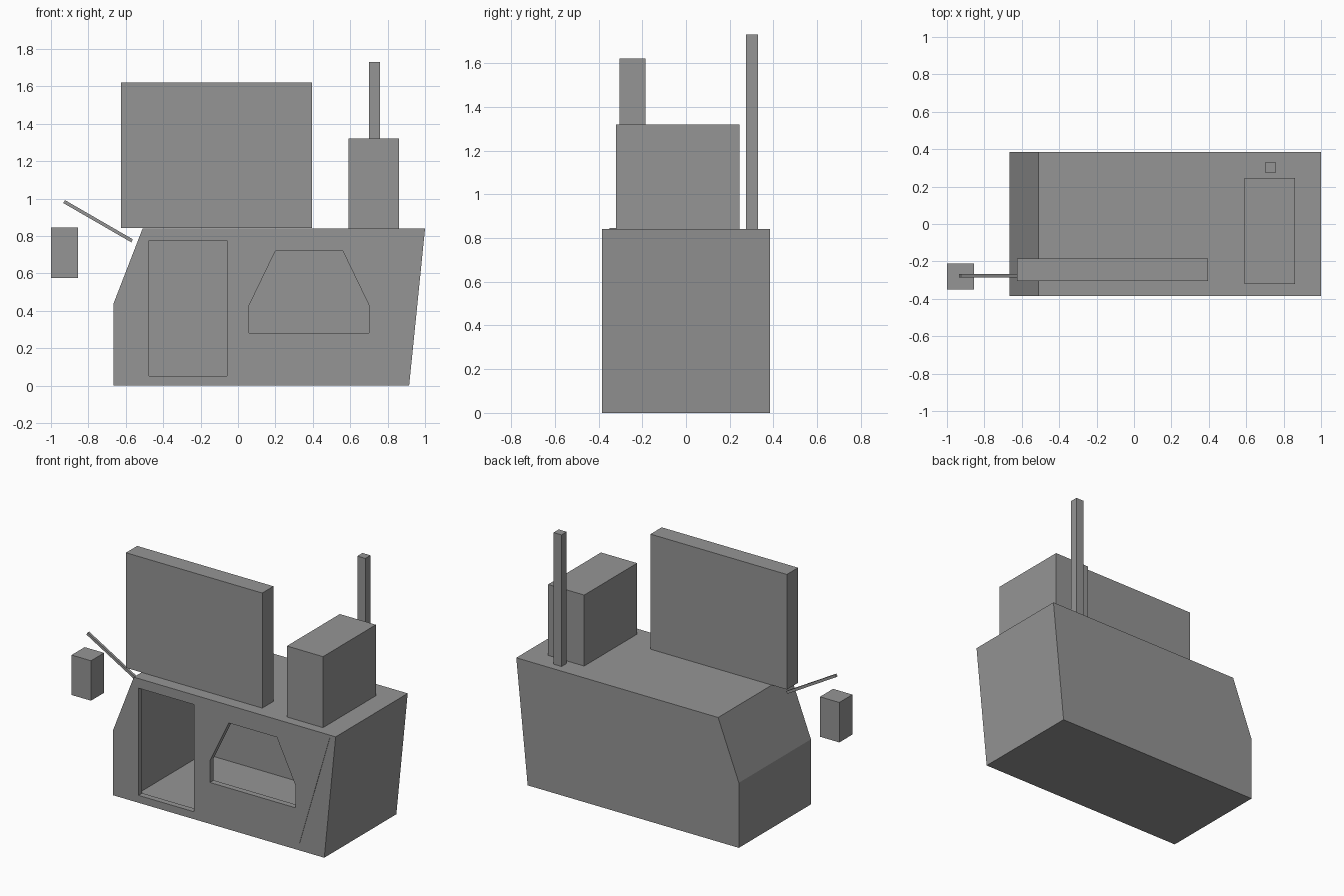
import bpy
import bmesh
from math import radians
from mathutils import Matrix

if "Cube" in bpy.data.objects:
    bpy.data.objects.remove(bpy.data.objects["Cube"], do_unlink=True)

# Single flat colour
grey = bpy.data.materials.new("plain grey")
grey.use_nodes = True
grey.diffuse_color = (0.3, 0.3, 0.3, 1)
grey.node_tree.nodes["Principled BSDF"].inputs["Base Color"].default_value = (0.3, 0.3, 0.3, 1)


def finish(name, bm):
    bmesh.ops.recalc_face_normals(bm, faces=bm.faces)
    mesh = bpy.data.meshes.new(name)
    bm.to_mesh(mesh)
    bm.free()
    mesh.materials.append(grey)
    ob = bpy.data.objects.new(name, mesh)
    bpy.context.collection.objects.link(ob)
    return ob


def prism(name, profile, y0, y1):
    """Extrude an (x, z) outline from y0 to y1."""
    bm = bmesh.new()
    face = bm.faces.new([bm.verts.new((x, y0, z)) for x, z in profile])
    out = bmesh.ops.extrude_face_region(bm, geom=[face])
    verts = [v for v in out["geom"] if isinstance(v, bmesh.types.BMVert)]
    bmesh.ops.translate(bm, verts=verts, vec=(0, y1 - y0, 0))
    return finish(name, bm)


def box(name, x, y, z, tilt=0):
    """Box from (min, max) ranges, tilted about y around its centre."""
    bm = bmesh.new()
    bmesh.ops.create_cube(bm, size=1)
    size = [b - a for a, b in (x, y, z)]
    mid = [(a + b) / 2 for a, b in (x, y, z)]
    bm.transform(Matrix.Translation(mid) @ Matrix.Rotation(radians(tilt), 4, "Y")
                 @ Matrix.Diagonal((*size, 1)))
    return finish(name, bm)


# Building shell with a sloping end
shell = prism("building_shell",
              [(-0.665, 0), (0.915, 0), (1.0, 0.84), (-0.51, 0.84), (-0.665, 0.44)],
              -0.385, 0.385)

# Room, doorway, window and thin slanted seam cut from the shell
cutters = [
    prism("room_cutter", [(-0.5, 0.045), (0.87, 0.045), (0.94, 0.8), (-0.5, 0.8)], -0.345, 0.35),
    box("door_cutter", (-0.475, -0.06), (-0.5, -0.3), (0.05, 0.775)),
    prism("window_cutter",
          [(0.06, 0.28), (0.7, 0.28), (0.7, 0.43), (0.56, 0.72), (0.2, 0.72), (0.06, 0.43)],
          -0.5, -0.3),
    prism("seam_cutter", [(0.73, 0.05), (0.733, 0.05), (0.958, 0.82), (0.955, 0.82)], -0.5, -0.382),
]
for cutter in cutters:
    mod = shell.modifiers.new(cutter.name, "BOOLEAN")
    mod.operation = "DIFFERENCE"
    mod.solver = "EXACT"
    mod.object = cutter
    cutter.hide_render = True
    cutter.hide_viewport = True

# Bake the cuts, then drop the helpers
bpy.context.view_layer.update()
graph = bpy.context.evaluated_depsgraph_get()
cut_mesh = bpy.data.meshes.new_from_object(shell.evaluated_get(graph))
shell.modifiers.clear()
shell.data = cut_mesh
for cutter in cutters:
    bpy.data.objects.remove(cutter, do_unlink=True)

# Roof fittings
box("sign_board", (-0.625, 0.395), (-0.305, -0.185), (0.842, 1.62))
box("roof_unit", (0.59, 0.86), (-0.32, 0.245), (0.84, 1.32))
box("roof_mast", (0.7, 0.76), (0.275, 0.33), (0.84, 1.73))

# Slanted pole and hanging lantern
box("lantern_pole", (-0.958, -0.538), (-0.285, -0.268), (0.87, 0.888), tilt=30)
box("lantern", (-1.0, -0.855), (-0.35, -0.21), (0.575, 0.845))
